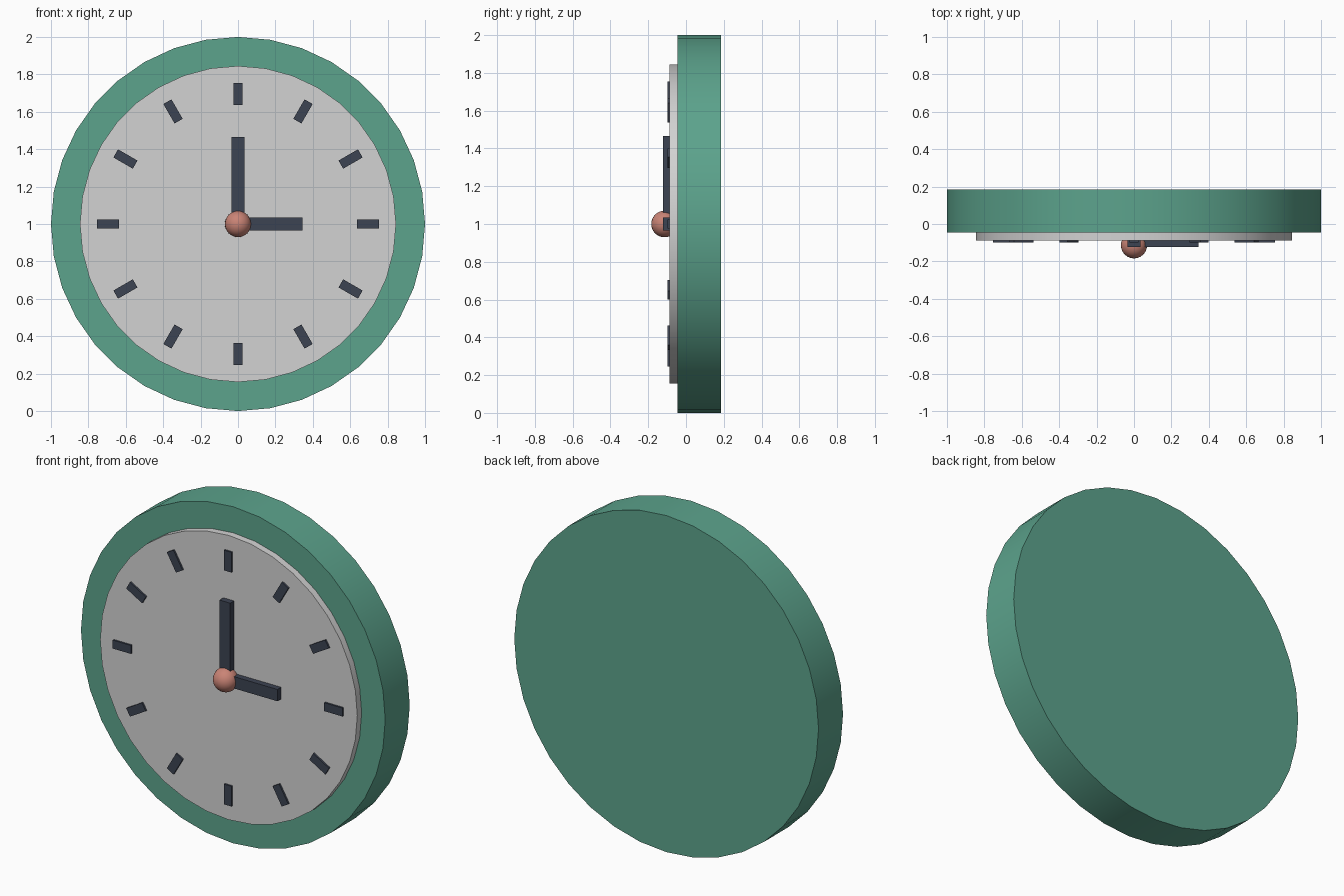
import bpy, math
from mathutils import Matrix, Vector

if "Cube" in bpy.data.objects:
    bpy.data.objects.remove(bpy.data.objects["Cube"])


def material(name, rgb):
    m = bpy.data.materials.new(name)
    m.diffuse_color = (*rgb, 1)
    m.use_nodes = True
    m.node_tree.nodes["Principled BSDF"].inputs["Base Color"].default_value = m.diffuse_color
    return m


GREEN = material("rim green", (0.107, 0.367, 0.264))
PALE = material("dial grey", (0.65, 0.65, 0.65))
DARK = material("dark slate", (0.045, 0.056, 0.084))
CORAL = material("coral", (0.59, 0.23, 0.18))
CENTER_Z = 1.0


def finish(name, mat, smooth=False):
    ob = bpy.context.object
    ob.name = name
    ob.data.materials.append(mat)
    if smooth:
        bpy.ops.object.shade_smooth_by_angle(angle=math.radians(35))
    return ob


def disc(name, radius, y_front, y_back, mat):
    """Flat 36-sided disc facing the front."""
    bpy.ops.mesh.primitive_cylinder_add(
        vertices=36, radius=radius, depth=y_back - y_front,
        location=(0, (y_front + y_back) / 2, CENTER_Z),
        rotation=(math.pi / 2, 0, 0))
    return finish(name, mat, True)


def bar(name, r0, r1, width, y_front, y_back, angle):
    """Radial bar from radius r0 to r1, angle clockwise from twelve."""
    bpy.ops.mesh.primitive_cube_add(size=1)
    ob = finish(name, DARK)
    place = Matrix.Translation(Vector((0, (y_front + y_back) / 2, (r0 + r1) / 2)))
    size = Matrix.Diagonal((width, y_back - y_front, r1 - r0, 1))
    ob.data.transform(Matrix.Rotation(angle, 4, 'Y') @ place @ size)
    ob.location.z = CENTER_Z
    return ob


# Body and raised dial
disc("clock_body", 1.0, -0.046, 0.184, GREEN)
disc("dial", 0.845, -0.087, -0.04, PALE)

# Twelve hour marks
for i in range(12):
    bar(f"hour_mark_{i + 1}", 0.635, 0.755, 0.05, -0.098, -0.08,
        math.radians(30 * (i + 1)))

# Hands at three o'clock
bar("minute_hand", 0, 0.465, 0.07, -0.123, -0.085, 0)
bar("hour_hand", 0, 0.345, 0.07, -0.122, -0.085, math.pi / 2)

# Centre knob
bpy.ops.mesh.primitive_uv_sphere_add(
    segments=24, ring_count=16, radius=0.07, location=(0, -0.114, CENTER_Z))
finish("centre_knob", CORAL, True)
